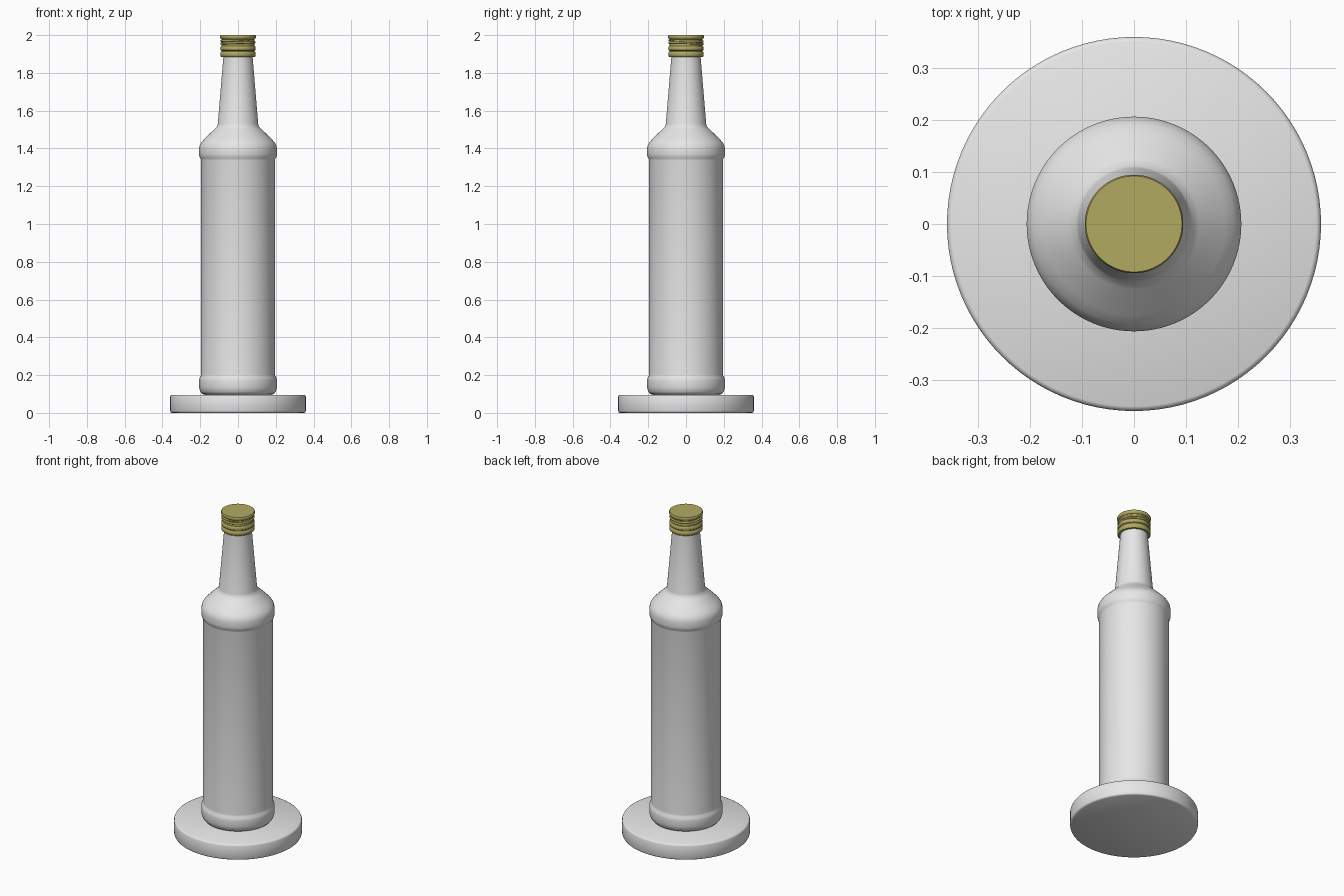
import bpy, bmesh, math

if "Cube" in bpy.data.objects:
    bpy.data.objects.remove(bpy.data.objects["Cube"])

SEG = 96


def material(name, rgb):
    m = bpy.data.materials.new(name)
    m.diffuse_color = (*rgb, 1)
    m.use_nodes = True
    m.node_tree.nodes["Principled BSDF"].inputs["Base Color"].default_value = m.diffuse_color
    return m


def lathe(name, profile, mat, angle=35):
    """Revolve (radius, z) points, listed bottom to top, into a capped solid."""
    bm = bmesh.new()
    rings = []
    for r, z in profile:
        rings.append([bm.verts.new((r * math.cos(2 * math.pi * i / SEG),
                                    r * math.sin(2 * math.pi * i / SEG), z))
                      for i in range(SEG)])
    for a, b in zip(rings, rings[1:]):
        for i in range(SEG):
            j = (i + 1) % SEG
            bm.faces.new((a[i], a[j], b[j], b[i]))
    bm.faces.new(rings[0][::-1])
    bm.faces.new(rings[-1])
    me = bpy.data.meshes.new(name)
    bm.to_mesh(me)
    bm.free()
    me.materials.append(mat)
    ob = bpy.data.objects.new(name, me)
    bpy.context.collection.objects.link(ob)
    bpy.ops.object.select_all(action='DESELECT')
    ob.select_set(True)
    bpy.context.view_layer.objects.active = ob
    bpy.ops.object.shade_smooth_by_angle(angle=math.radians(angle))
    return ob


glass = material("pale_grey", (0.8, 0.8, 0.8))
gold = material("dull_gold", (0.45, 0.40, 0.12))

# Round stand
lathe("base_disc", [(0.35, 0), (0.356, 0.003), (0.359, 0.01), (0.359, 0.086),
                    (0.356, 0.093), (0.35, 0.096)], glass, 50)

# Bottle with swollen foot and shoulder bands, sloped shoulder, tapered neck
lathe("bottle", [(0.175, 0.095), (0.19, 0.101), (0.2, 0.113), (0.206, 0.135),
                 (0.206, 0.172), (0.204, 0.185), (0.197, 0.196), (0.196, 0.205),
                 (0.196, 1.338), (0.198, 1.346), (0.204, 1.355), (0.206, 1.37),
                 (0.206, 1.40), (0.202, 1.418), (0.192, 1.435), (0.175, 1.453),
                 (0.125, 1.502), (0.111, 1.516), (0.107, 1.53),
                 (0.077, 1.89), (0.075, 1.97)], glass, 50)

# Screw cap with two lower bands and a top rim
lathe("cap", [(0.076, 1.885), (0.089, 1.885), (0.093, 1.889), (0.094, 1.9),
              (0.093, 1.909), (0.088, 1.914), (0.088, 1.917), (0.093, 1.921),
              (0.094, 1.929), (0.093, 1.938), (0.088, 1.943), (0.087, 1.978),
              (0.092, 1.982), (0.0945, 1.987), (0.0945, 1.996), (0.092, 2.0)],
      gold, 40)

# Spiral thread ridge around the cap
curve = bpy.data.curves.new("cap_thread", 'CURVE')
curve.dimensions = '3D'
curve.bevel_depth = 0.006
curve.bevel_resolution = 2
curve.use_fill_caps = True
spline = curve.splines.new('POLY')
N = 120
spline.points.add(N)
for i, p in enumerate(spline.points):
    t = i / N
    a = 2 * math.pi * 1.9 * t
    p.co = (0.0875 * math.cos(a), 0.0875 * math.sin(a), 1.949 + 0.026 * t, 1)
    p.radius = min(1, 0.2 + 8 * t, 0.2 + 8 * (1 - t))
curve.materials.append(gold)
thread = bpy.data.objects.new("cap_thread", curve)
bpy.context.collection.objects.link(thread)
